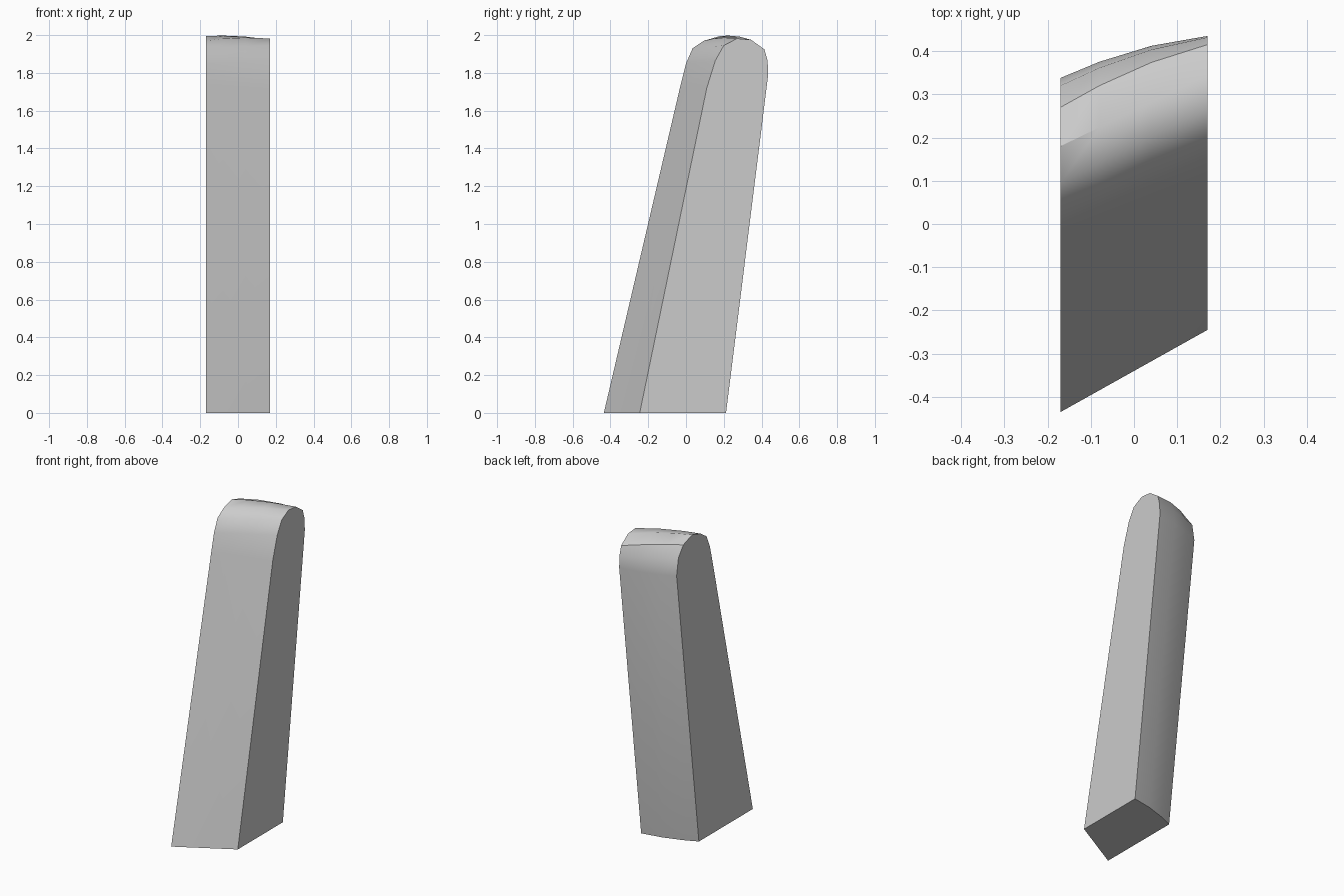
import bpy
import bmesh
import math

cube = bpy.data.objects.get("Cube")
if cube:
    bpy.data.objects.remove(cube)

# One plain grey finish
grey = bpy.data.materials.new("plain grey")
grey.use_nodes = True
tone = (0.6, 0.6, 0.6, 1)
grey.diffuse_color = tone
grey.node_tree.nodes["Principled BSDF"].inputs["Base Color"].default_value = tone

# Matching (y, z) outlines of the two flat ends, from front foot to back foot
right_end = [(-0.435, 0), (-0.03, 1.73), (0.0, 1.85), (0.035, 1.93), (0.095, 1.97),
             (0.18, 1.995), (0.27, 1.965), (0.32, 1.90), (0.338, 1.79), (0.112, 0)]
left_end = [(-0.245, 0), (0.11, 1.72), (0.155, 1.865), (0.20, 1.945), (0.27, 1.982),
            (0.345, 1.975), (0.415, 1.925), (0.432, 1.865), (0.435, 1.79), (0.212, 0)]
half_width = 0.17
stations = (-0.17, -0.08, 0.04, 0.17)

# Loft between the ends, bowing the back and the crown slightly outward
bm = bmesh.new()
rings = []
for x in stations:
    t = (x + half_width) / (2 * half_width)
    bow = 4 * t * (1 - t)
    ring = []
    for i, (a, b) in enumerate(zip(right_end, left_end)):
        y = a[0] + (b[0] - a[0]) * t
        z = a[1] + (b[1] - a[1]) * t
        if i >= 6:
            y += 0.015 * bow
        if 4 <= i <= 6:
            z += 0.01 * bow
        ring.append(bm.verts.new((x, y, z)))
    rings.append(ring)

for near, far in zip(rings, rings[1:]):
    for i in range(len(near)):
        j = (i + 1) % len(near)
        bm.faces.new((near[i], near[j], far[j], far[i]))
bm.faces.new(rings[0])
bm.faces.new(rings[-1])
bmesh.ops.recalc_face_normals(bm, faces=bm.faces)

mesh = bpy.data.meshes.new("slanted_post")
bm.to_mesh(mesh)
bm.free()
mesh.materials.append(grey)
post = bpy.data.objects.new("slanted_post", mesh)
bpy.context.collection.objects.link(post)

# Smooth crown and back, crisp end outlines
bpy.context.view_layer.objects.active = post
post.select_set(True)
bpy.ops.object.shade_smooth_by_angle(angle=math.radians(35))
